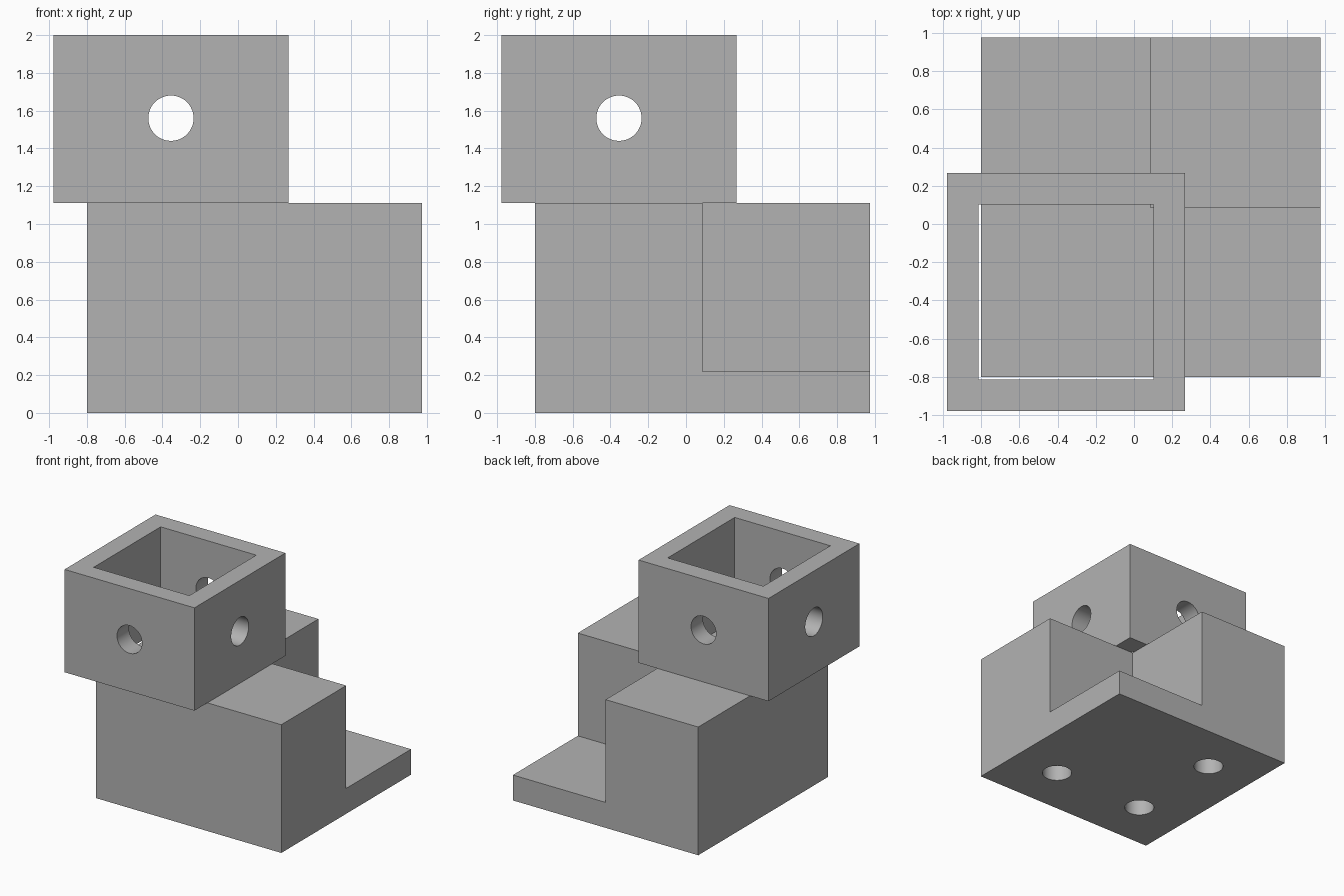
import bpy
import math

cube = bpy.data.objects.get("Cube")
if cube:
    bpy.data.objects.remove(cube, do_unlink=True)

# One plain grey for everything
GREY = (0.45, 0.45, 0.45, 1)
grey = bpy.data.materials.new("plain grey")
grey.use_nodes = True
grey.diffuse_color = GREY
grey.node_tree.nodes["Principled BSDF"].inputs["Base Color"].default_value = GREY


def box(name, low, high):
    """Axis-aligned box between two corners."""
    bpy.ops.mesh.primitive_cube_add(size=1, location=[(a + b) / 2 for a, b in zip(low, high)])
    ob = bpy.context.object
    ob.name = name
    ob.scale = [b - a for a, b in zip(low, high)]
    bpy.ops.object.transform_apply(location=False, rotation=False, scale=True)
    ob.data.materials.append(grey)
    return ob


def rod(name, centre, depth, rotation=(0, 0, 0)):
    """Round cutter for a screw hole."""
    bpy.ops.mesh.primitive_cylinder_add(vertices=48, radius=0.12, depth=depth,
                                        location=centre, rotation=rotation)
    ob = bpy.context.object
    ob.name = name
    ob.data.materials.append(grey)
    return ob


def cut(target, cutters):
    """Subtract every cutter from the target, then discard the cutters."""
    for cutter in cutters:
        cutter.hide_render = True
        mod = target.modifiers.new("cut", "BOOLEAN")
        mod.operation = "DIFFERENCE"
        mod.solver = "EXACT"
        mod.object = cutter
        bpy.context.view_layer.objects.active = target
        bpy.ops.object.modifier_apply(modifier=mod.name)
        bpy.data.objects.remove(cutter, do_unlink=True)
    bpy.ops.object.select_all(action="DESELECT")
    target.select_set(True)
    bpy.context.view_layer.objects.active = target
    bpy.ops.object.shade_smooth_by_angle(angle=math.radians(30))


LOW, HIGH, TOP = -0.8, 0.975, 1.11   # base extent and height
MID = 0.0875                         # inner corner of the notch
CENTRE = -0.355                      # axis of the socket

# L-shaped base: block with a corner notch above a thin shelf
base = box("base_block", (LOW, LOW, 0), (HIGH, HIGH, TOP))
notch = box("notch_cutter", (MID, MID, 0.22), (1.2, 1.2, 1.3))

# Three blind screw holes in the underside
holes = [rod("bottom_hole_cutter", (x, y, 0), 0.9)
         for x, y in ((CENTRE, CENTRE), (0.53, CENTRE), (CENTRE, 0.53))]
cut(base, [notch] + holes)

# Square open socket on top, drilled through both ways
OUT, IN, HOLE_Z = 0.622, 0.458, 1.56
socket = box("post_socket", (CENTRE - OUT, CENTRE - OUT, TOP), (CENTRE + OUT, CENTRE + OUT, 2))
cavity = box("cavity_cutter", (CENTRE - IN, CENTRE - IN, 1), (CENTRE + IN, CENTRE + IN, 2.2))
cross = [rod("side_hole_cutter", (CENTRE, CENTRE, HOLE_Z), 2, turn)
         for turn in ((math.pi / 2, 0, 0), (0, math.pi / 2, 0))]
cut(socket, [cavity] + cross)
